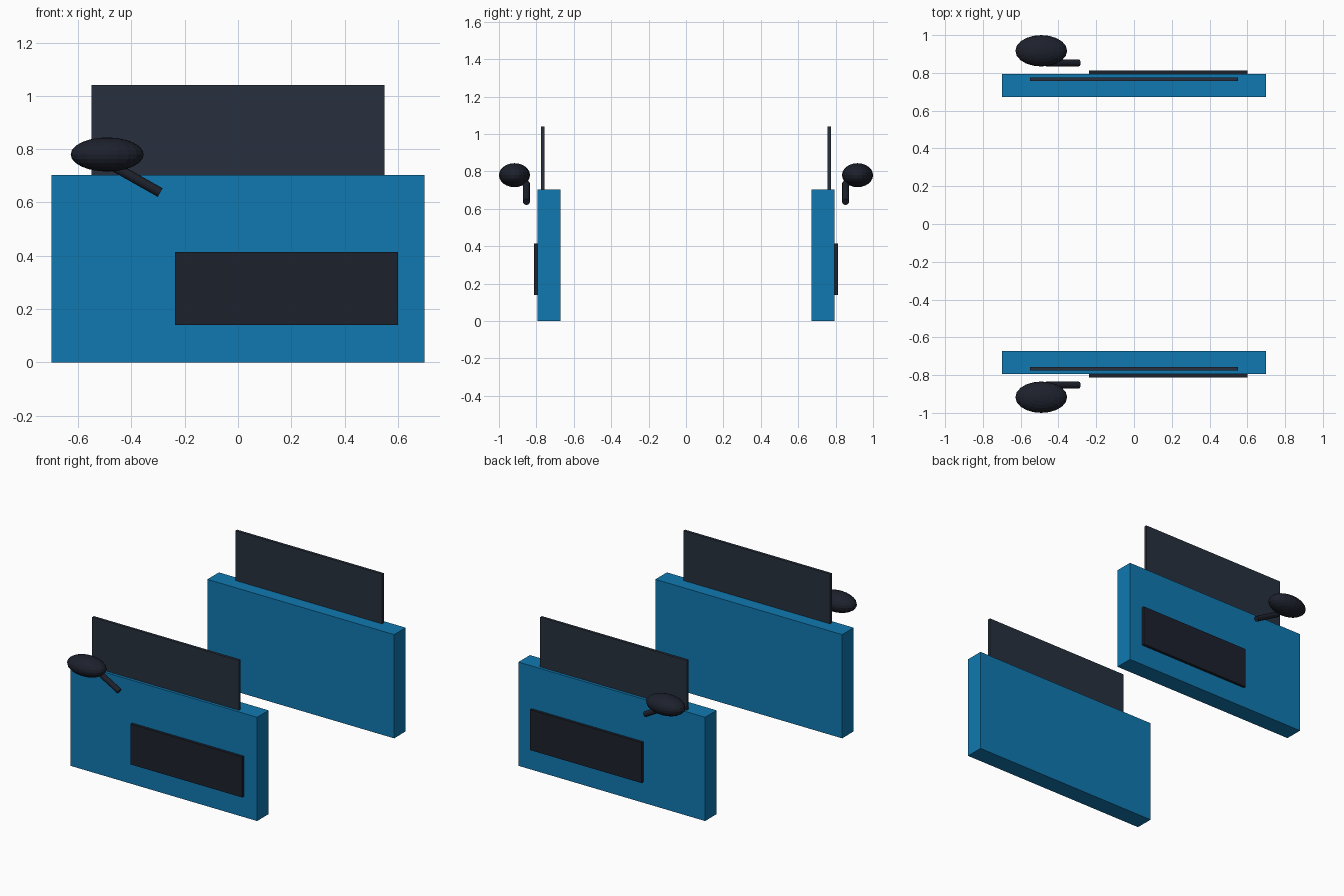
import bpy
from math import atan2, hypot, pi

if "Cube" in bpy.data.objects:
    bpy.data.objects.remove(bpy.data.objects["Cube"])


def material(name, color):
    m = bpy.data.materials.new(name)
    m.diffuse_color = (*color, 1)
    m.use_nodes = True
    m.node_tree.nodes["Principled BSDF"].inputs["Base Color"].default_value = m.diffuse_color
    return m


BLUE = material("blue_paint", (0.005, 0.19, 0.44))
GLASS = material("dark_glass", (0.021, 0.030, 0.047))
BLACK = material("black_trim", (0.012, 0.015, 0.025))


def finish(name, mat):
    ob = bpy.context.object
    ob.name = name
    ob.data.materials.append(mat)
    return ob


def box(name, x, y, z, mat):
    """Box from (min, max) ranges; y range is sorted for either side."""
    r = [sorted(x), sorted(y), sorted(z)]
    bpy.ops.mesh.primitive_cube_add(size=1, location=[(a + b) / 2 for a, b in r])
    bpy.context.object.scale = [b - a for a, b in r]
    return finish(name, mat)


def door(side, s):
    # Door slab, window pane and lower panel
    box(side + "_door_panel", (-0.70, 0.70), (s * 0.672, s * 0.795), (0, 0.703), BLUE)
    box(side + "_window", (-0.55, 0.55), (s * 0.757, s * 0.776), (0.70, 1.04), GLASS)
    box(side + "_lower_trim", (-0.237, 0.60), (s * 0.793, s * 0.813), (0.14, 0.414), BLACK)

    # Mirror housing
    bpy.ops.mesh.primitive_uv_sphere_add(segments=20, ring_count=12, radius=1,
                                         location=(-0.491, s * 0.917, 0.78))
    bpy.context.object.scale = (0.137, 0.083, 0.064)
    finish(side + "_mirror_housing", BLACK)

    # Slanted mirror stalk
    (x0, z0), (x1, z1) = (-0.466, 0.735), (-0.292, 0.637)
    bpy.ops.mesh.primitive_cylinder_add(
        vertices=12, radius=0.0185, depth=hypot(x1 - x0, z1 - z0),
        location=((x0 + x1) / 2, s * 0.853, (z0 + z1) / 2),
        rotation=(0, atan2(x1 - x0, z1 - z0), 0))
    finish(side + "_mirror_stalk", BLACK)
    bpy.ops.object.shade_smooth_by_angle(angle=pi / 4)


# Mirrored pair of doors
door("front", -1)
door("back", 1)
